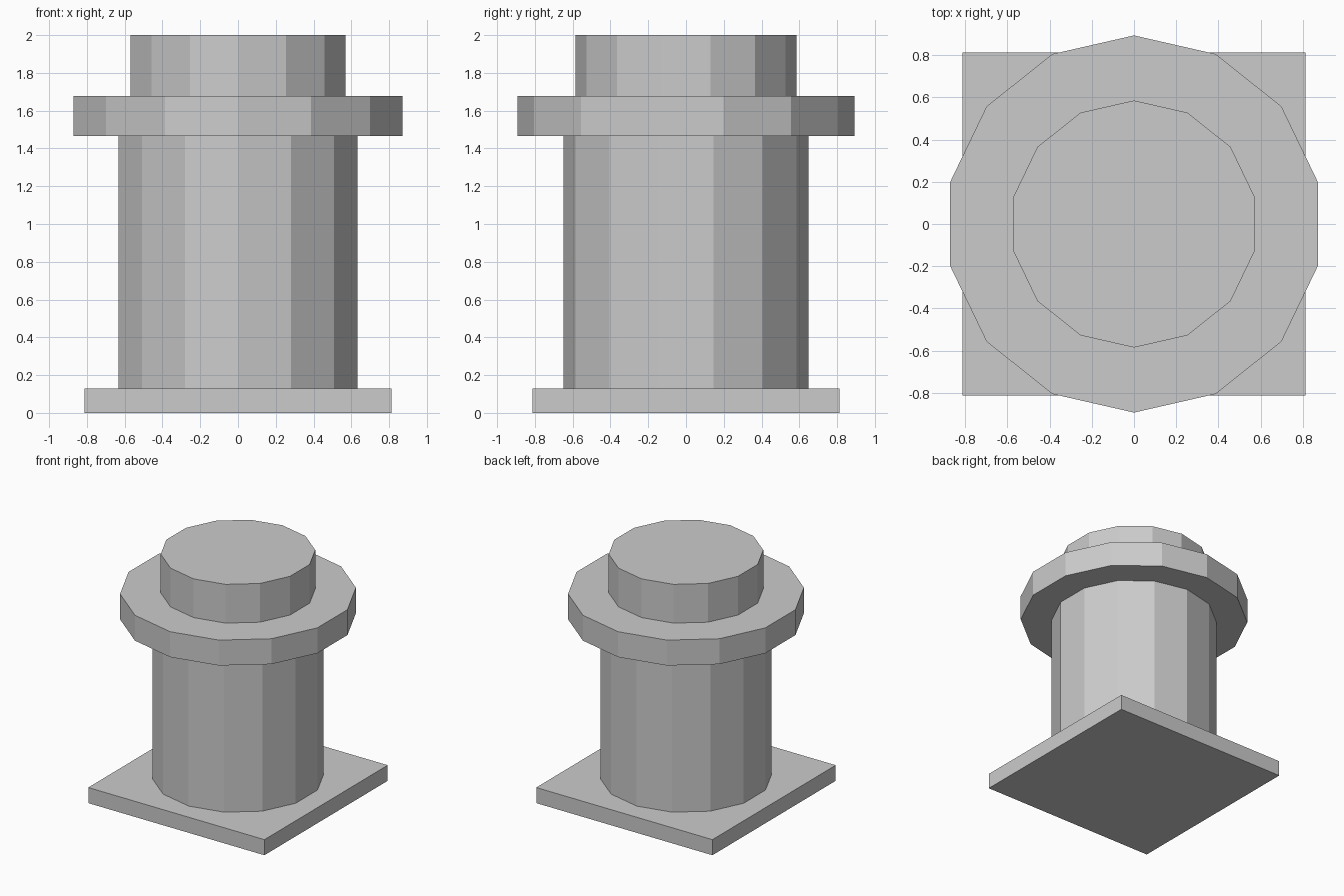
import bpy

if "Cube" in bpy.data.objects:
    bpy.data.objects.remove(bpy.data.objects["Cube"])

SIDES = 14  # low-poly round parts, corners pointing along +y and -y


def round_part(name, radius, z0, z1):
    bpy.ops.mesh.primitive_cylinder_add(
        vertices=SIDES, radius=radius, depth=z1 - z0, location=(0, 0, (z0 + z1) / 2))
    bpy.context.object.name = name


# Square base plate
bpy.ops.mesh.primitive_cube_add(size=1, location=(0, 0, 0.065))
base = bpy.context.object
base.name = "base_plate"
base.scale = (1.625, 1.625, 0.13)
bpy.ops.object.transform_apply(location=False, rotation=False, scale=True)

# Stacked round body, wide collar and top cap
round_part("body", 0.649, 0.13, 1.465)
round_part("collar", 0.893, 1.465, 1.677)
round_part("top_cap", 0.585, 1.677, 2.0)
